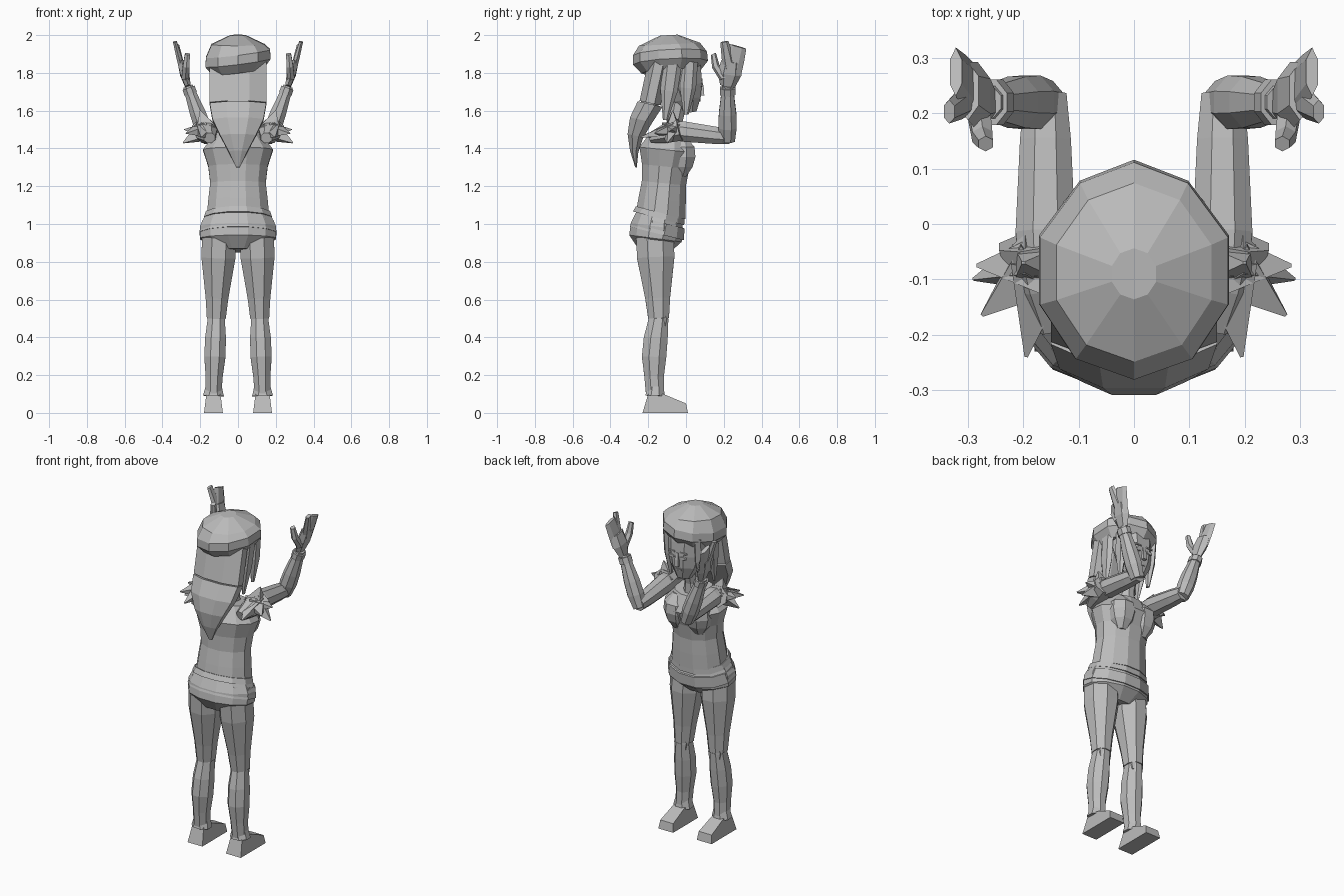
import bpy, bmesh
from math import pi, cos, sin
from mathutils import Vector

cube = bpy.data.objects.get("Cube")
if cube:
    bpy.data.objects.remove(cube, do_unlink=True)

grey = bpy.data.materials.new("plain grey")
grey.use_nodes = True
colour = (.5, .5, .5, 1)
grey.diffuse_color = colour
grey.node_tree.nodes["Principled BSDF"].inputs["Base Color"].default_value = colour


def finish(name, bm):
    """Turn a bmesh into a flat-shaded grey object."""
    bmesh.ops.recalc_face_normals(bm, faces=bm.faces)
    mesh = bpy.data.meshes.new(name)
    bm.to_mesh(mesh)
    bm.free()
    mesh.materials.append(grey)
    obj = bpy.data.objects.new(name, mesh)
    bpy.context.collection.objects.link(obj)
    return obj


def skin(name, rings):
    """Join rings of points into a closed faceted solid."""
    bm = bmesh.new()
    loops = [[bm.verts.new(point) for point in ring] for ring in rings]
    for lower, upper in zip(loops, loops[1:]):
        for i in range(len(lower)):
            bm.faces.new((lower[i - 1], lower[i], upper[i], upper[i - 1]))
    bm.faces.new(loops[0])
    bm.faces.new(loops[-1])
    return finish(name, bm)


def limb(name, start, end, widths, flatness=1, sides=8, bow=0):
    """Sweep evenly spaced rings from start to end; flatness is depth over width
    and bow pushes the middle along y."""
    start, end = Vector(start), Vector(end)
    along = (end - start).normalized()
    across = Vector((1, 0, 0))
    across = (across - along * across.dot(along)).normalized()
    outward = along.cross(across)
    rings = []
    for i, width in enumerate(widths):
        t = i / (len(widths) - 1)
        centre = start.lerp(end, t) + Vector((0, bow * sin(pi * t), 0))
        radius = width / cos(pi / sides)
        angles = [(k + .5) * 2 * pi / sides for k in range(sides)]
        rings.append([centre + across * radius * cos(a) + outward * radius * flatness * sin(a)
                      for a in angles])
    return skin(name, rings)


def mirrored(part, maker, *args, **options):
    """Make the left part and its right-hand copy."""
    left = maker("left_" + part, *args, **options)
    bm = bmesh.new()
    bm.from_mesh(left.data)
    for vert in bm.verts:
        vert.co.x *= -1
    finish("right_" + part, bm)


# Torso, bust and neck
limb("torso", (0, -.135, 1.04), (0, -.09, 1.48), (.165, .157, .147, .157, .185, .12),
     flatness=.8, sides=12)
mirrored("bust", limb, (.07, -.03, 1.25), (.07, -.03, 1.46), (.03, .065, .08, .075, .03))
limb("neck", (0, -.08, 1.44), (0, -.04, 1.64), (.06, .04, .045))

# Hips with two tilted belts
limb("hips", (0, -.17, .86), (0, -.145, 1.05), (.12, .2, .2, .17), flatness=.7, sides=12)
limb("lower_belt", (0, -.155, .95), (0, -.14, 1.01), (.205, .19), flatness=.72, sides=12)
limb("upper_belt", (0, -.145, 1.03), (0, -.137, 1.06), (.18, .17), flatness=.78, sides=12)

# Legs, overlapping at the knee
hip, knee, ankle = Vector((.1, -.165, .93)), Vector((.115, -.145, .5)), Vector((.13, -.163, .09))
mirrored("thigh", limb, hip, knee, (.09, .09, .075, .06, .05), flatness=1.1)
mirrored("shin", limb, knee, ankle, (.045, .055, .056, .045, .042), flatness=1.15, bow=-.015)
mirrored("trouser_cuff", limb, ankle, ankle.lerp(knee, .12), (.055, .043), flatness=.95)
mirrored("knee_pad", limb, knee + Vector((0, .03, -.04)), knee + Vector((0, .03, .03)),
         (.035, .04, .035), flatness=.5)


def shoe(name):
    """Side profile given a sloping width."""
    profile = [(-.23, 0), (.01, 0), (0, .05), (-.12, .1), (-.2, .1)]
    return skin(name, [[(ankle.x + side * (.05 - z / 8), y, z) for y, z in profile]
                       for side in (-1, 1)])


mirrored("shoe", shoe)

# Arms, bent up at the elbow
shoulder, elbow, wrist = Vector((.16, -.1, 1.5)), Vector((.16, .22, 1.44)), Vector((.265, .22, 1.73))
mirrored("upper_arm", limb, shoulder, elbow + Vector((0, .015, .02)),
         (.045, .054, .05, .046, .038))
mirrored("forearm", limb, elbow, wrist, (.035, .044, .042, .034, .026), flatness=1.1)
mirrored("wrist_band", limb, elbow.lerp(wrist, .85), elbow.lerp(wrist, .97), (.034, .034),
         flatness=1.2)

# Torn sleeve: a cuff with pointed scraps
cuff = Vector((.18, -.03, 1.5))
mirrored("sleeve", limb, (.15, -.19, 1.455), cuff, (.03, .055, .065), flatness=.9)
scraps = {
    "outer": (.285, -.075, 1.5),
    "rear": (.275, -.165, 1.48),
    "back": (.195, -.24, 1.46),
    "low": (.29, -.1, 1.43),
    "top": (.2, -.07, 1.6),
}
for place, tip in scraps.items():
    root = shoulder.lerp(cuff, .4)
    mirrored(place + "_sleeve_scrap", limb, root, tip, (.055, .003), flatness=.7, sides=4)

# Hands: thumb, first finger and the other fingers held together
palm = Vector((.29, .235, 1.8))
mirrored("palm", limb, wrist, (.3, .24, 1.86), (.015, .024, .02), flatness=2.3, sides=6)
mirrored("thumb", limb, (.28, .2, 1.77), (.268, .145, 1.9), (.02, .018, .013), sides=6, bow=-.015)
mirrored("first_finger", limb, palm, (.334, .203, 1.965), (.016, .014, .01), flatness=1.9, sides=6)
mirrored("joined_fingers", limb, palm, (.322, .275, 1.94), (.014, .013, .011), flatness=3.6, sides=6)

# Head and face
limb("head", (0, .02, 1.59), (0, -.03, 1.87), (.04, .08, .1, .11, .115), flatness=.9)
limb("nose", (0, .08, 1.76), (0, .085, 1.68), (.006, .012, .012), sides=4)
limb("mouth", (0, .072, 1.65), (0, .074, 1.66), (.02, .02), flatness=.2, sides=6)
mirrored("eye", limb, (.04, .08, 1.735), (.04, .088, 1.735), (.02, .016), flatness=.5, sides=6)
mirrored("eyebrow", limb, (.04, .08, 1.765), (.04, .088, 1.765), (.025, .02), flatness=.2, sides=4)

# Hair: back panel, tie, tail and strands beside the face
limb("back_hair", (0, -.14, 1.87), (0, -.19, 1.64), (.15, .15, .15), flatness=.38)
limb("hair_tie", (0, -.19, 1.65), (0, -.195, 1.62), (.12, .12), flatness=.4)
limb("hair_tail", (0, -.19, 1.635), (0, -.265, 1.3), (.15, .135, .095, .05, .01),
     flatness=.45, bow=-.04)
mirrored("rear_strand", limb, (.13, -.07, 1.86), (.115, -.11, 1.55), (.02, .018, .005),
         flatness=2.2, sides=6)
mirrored("front_strand", limb, (.105, .02, 1.86), (.1, 0, 1.58), (.022, .022, .007),
         flatness=1.7, sides=6)

# Floppy cap, lower at one side and narrower towards the face
cap = limb("cap", (0, -.08, 1.805), (0, -.09, 2), (.135, .172, .17, .14, .04),
           flatness=1.1, sides=10)
for vert in cap.data.vertices:
    if vert.co.z < 1.93:
        vert.co.z += vert.co.x / 8
    vert.co.x *= 1 - max(0, vert.co.y)
